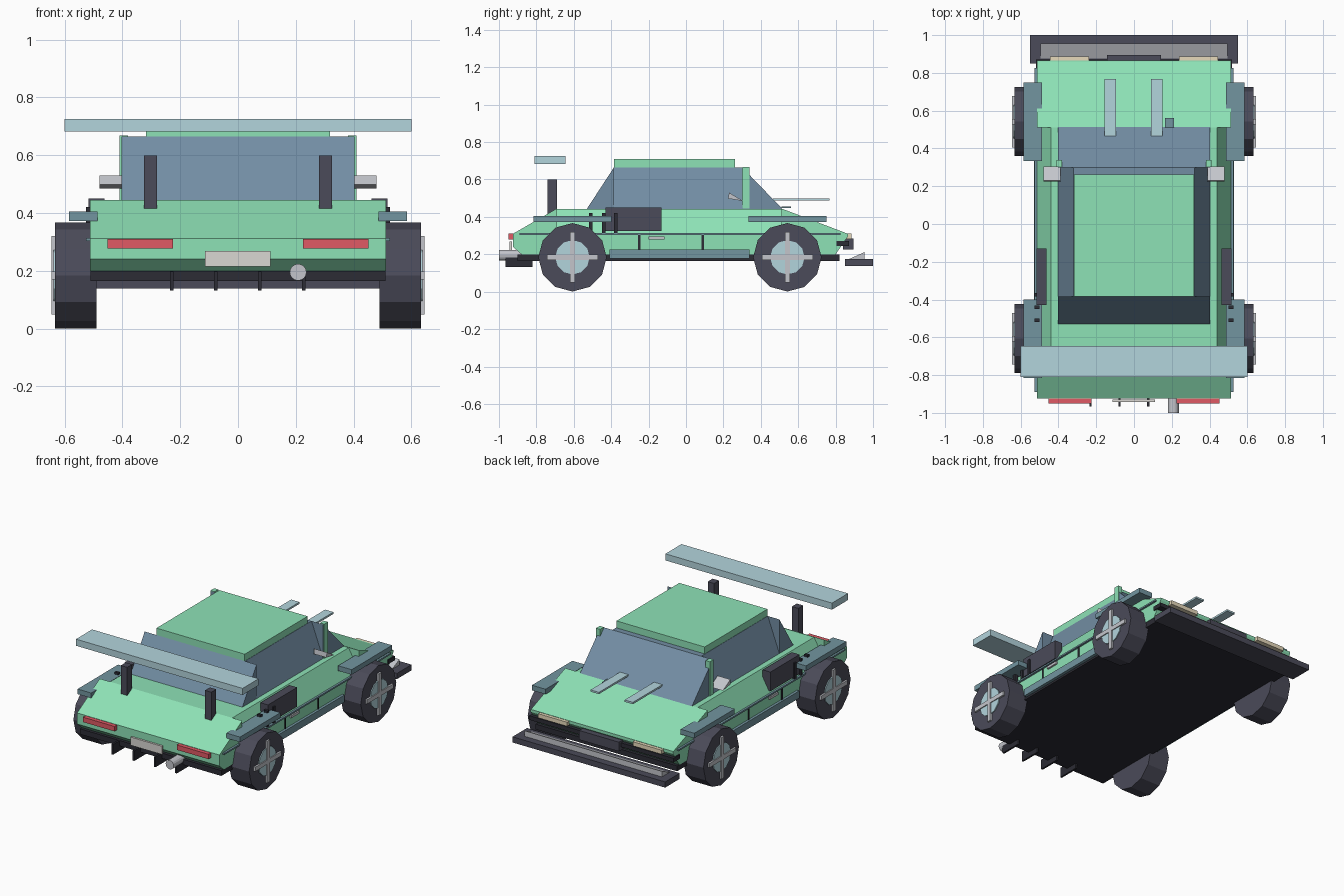
import bpy, bmesh, math
from mathutils import Matrix

if "Cube" in bpy.data.objects:
    bpy.data.objects.remove(bpy.data.objects["Cube"])


def mat(name, r, g, b):
    m = bpy.data.materials.new(name)
    m.diffuse_color = (r, g, b, 1)
    m.use_nodes = True
    m.node_tree.nodes["Principled BSDF"].inputs["Base Color"].default_value = m.diffuse_color
    return m


GREEN = mat("green_paint", 0.27, 0.76, 0.47)
DARK = mat("dark_plastic", 0.07, 0.07, 0.10)
BLACK = mat("black_trim", 0.025, 0.025, 0.035)
SLATE = mat("slate_trim", 0.17, 0.30, 0.35)
GLASS = mat("glass", 0.17, 0.27, 0.37)
PALE = mat("pale_blue", 0.45, 0.66, 0.72)
METAL = mat("metal", 0.55, 0.56, 0.60)
RED = mat("red_lens", 0.75, 0.10, 0.13)
CREAM = mat("cream_lens", 0.80, 0.70, 0.50)
WHITE = mat("plate_white", 0.70, 0.68, 0.65)


def finish(name, bm, m):
    bmesh.ops.recalc_face_normals(bm, faces=bm.faces[:])
    me = bpy.data.meshes.new(name)
    bm.to_mesh(me)
    bm.free()
    me.materials.append(m)
    ob = bpy.data.objects.new(name, me)
    bpy.context.collection.objects.link(ob)
    return ob


def frustum(name, x0, x1, y0, y1, z0, z1, m, inset=0.0):
    """Box whose top is narrowed in x by inset."""
    bm = bmesh.new()
    bmesh.ops.create_cube(bm, size=1)
    for v in bm.verts:
        top = v.co.z > 0
        i = inset if top else 0
        v.co = (x1 - i if v.co.x > 0 else x0 + i, y1 if v.co.y > 0 else y0, z1 if top else z0)
    return finish(name, bm, m)


def prism(name, profile, x0, x1, m):
    """Side (y, z) profile extruded along x."""
    bm = bmesh.new()
    f = bm.faces.new([bm.verts.new((x0, y, z)) for y, z in profile])
    r = bmesh.ops.extrude_face_region(bm, geom=[f])
    bmesh.ops.translate(bm, verts=[g for g in r["geom"] if isinstance(g, bmesh.types.BMVert)],
                        vec=(x1 - x0, 0, 0))
    return finish(name, bm, m)


def cylinder(name, axis, center, radius, depth, sides, m):
    bm = bmesh.new()
    bmesh.ops.create_cone(bm, cap_ends=True, segments=sides, radius1=radius, radius2=radius, depth=depth)
    rot = Matrix.Rotation(math.pi / 2, 4, 'Y' if axis == 'x' else 'X')
    bmesh.ops.transform(bm, verts=bm.verts, matrix=Matrix.Translation(center) @ rot)
    return finish(name, bm, m)


def pair(name, x0, x1, *rest):
    """Same box on the left and right."""
    frustum("right_" + name, x0, x1, *rest)
    frustum("left_" + name, -x1, -x0, *rest)


# Body: floor, lower shell, tapered shoulders, hood and trunk wedges
frustum("floor_pan", -0.51, 0.51, -0.90, 0.82, 0.165, 0.20, BLACK)
prism("lower_body", [(-0.925, 0.312), (-0.925, 0.24), (-0.88, 0.2), (0.80, 0.2), (0.865, 0.295), (0.865, 0.312)],
      -0.513, 0.513, GREEN)
frustum("shoulders", -0.513, 0.513, -0.69, 0.51, 0.312, 0.443, GREEN, 0.073)
prism("hood", [(0.51, 0.31), (0.51, 0.445), (0.865, 0.31)], -0.513, 0.513, GREEN)
prism("trunk", [(-0.69, 0.31), (-0.69, 0.445), (-0.925, 0.31)], -0.513, 0.513, GREEN)

# Cabin
frustum("side_windows", -0.403, 0.403, -0.385, 0.30, 0.443, 0.665, GLASS, 0.083)
prism("windscreen", [(0.30, 0.443), (0.30, 0.665), (0.515, 0.443)], -0.403, 0.403, GLASS)
prism("rear_window", [(-0.385, 0.443), (-0.385, 0.665), (-0.53, 0.443)], -0.403, 0.403, GLASS)
frustum("roof", -0.318, 0.318, -0.385, 0.262, 0.665, 0.71, GREEN)
pair("pillar", 0.38, 0.41, 0.302, 0.34, 0.445, 0.668, GREEN)

# Rear wing
frustum("wing", -0.60, 0.60, -0.81, -0.645, 0.682, 0.725, PALE)
pair("wing_post", 0.28, 0.326, -0.74, -0.69, 0.41, 0.60, DARK)

# Front end
frustum("splitter", -0.55, 0.55, 0.85, 1.0, 0.138, 0.175, DARK)
prism("splitter_lip", [(0.875, 0.176), (0.955, 0.176), (0.955, 0.212)], -0.495, 0.495, METAL)
frustum("front_band", -0.52, 0.52, 0.805, 0.872, 0.245, 0.272, BLACK)
frustum("grille", -0.143, 0.143, 0.84, 0.895, 0.225, 0.285, DARK)
pair("headlight", 0.237, 0.445, 0.85, 0.886, 0.283, 0.31, CREAM)
frustum("right_hood_bar", 0.09, 0.15, 0.465, 0.768, 0.487, 0.499, PALE)
frustum("left_hood_bar", -0.155, -0.095, 0.465, 0.768, 0.487, 0.499, PALE)
frustum("hood_block", 0.163, 0.212, 0.51, 0.562, 0.447, 0.455, SLATE)

# Rear end
pair("tail_light", 0.225, 0.452, -0.95, -0.915, 0.278, 0.31, RED)
frustum("number_plate", -0.115, 0.112, -0.943, -0.93, 0.215, 0.268, WHITE)
cylinder("exhaust", 'y', (0.208, -0.915, 0.195), 0.029, 0.17, 16, METAL)
for i in range(4):
    x = -0.23 + i * 0.1527
    frustum(f"diffuser_fin_{i + 1}", x - 0.006, x + 0.006, -0.965, -0.82, 0.132, 0.198, BLACK)

# Side trim
pair("skirt", 0.49, 0.53, -0.41, 0.34, 0.178, 0.225, SLATE)
pair("trim_strip", 0.505, 0.526, -0.89, 0.825, 0.303, 0.313, SLATE)
pair("side_vent", 0.462, 0.517, -0.43, -0.13, 0.325, 0.45, DARK)
pair("door_handle", 0.505, 0.525, -0.20, -0.115, 0.278, 0.295, METAL)
for i, y in enumerate((-0.25, 0.09)):
    pair(f"door_seam_{i + 1}", 0.505, 0.518, y - 0.006, y + 0.006, 0.222, 0.303, BLACK)
for i, y in enumerate((-0.51, -0.44, -0.375)):
    pair(f"louver_{i + 1}", 0.50, 0.526, y - 0.009, y + 0.009, 0.315, 0.42, BLACK)
for side, x0 in (("right", 0.388), ("left", -0.48)):
    prism(side + "_mirror", [(0.23, 0.53), (0.225, 0.498), (0.305, 0.485)], x0, x0 + 0.092, METAL)

# Wheels and fenders
for end, y in (("rear", -0.607), ("front", 0.542)):
    pair(end + "_fender", 0.487, 0.585, y - 0.208, y + 0.208, 0.373, 0.406, SLATE)
    for side, s in (("right", 1), ("left", -1)):
        tag = f"{end}_{side}_"
        cylinder(tag + "tyre", 'x', (s * 0.561, y, 0.184), 0.183, 0.144, 12, DARK)
        cylinder(tag + "hub", 'x', (s * 0.621, y, 0.184), 0.092, 0.036, 12, PALE)
    for nm, a, b in (("spoke_upright", 0.014, 0.136), ("spoke_level", 0.136, 0.014)):
        pair(f"{end}_{nm}", 0.63, 0.645, y - a, y + a, 0.184 - b, 0.184 + b, METAL)
